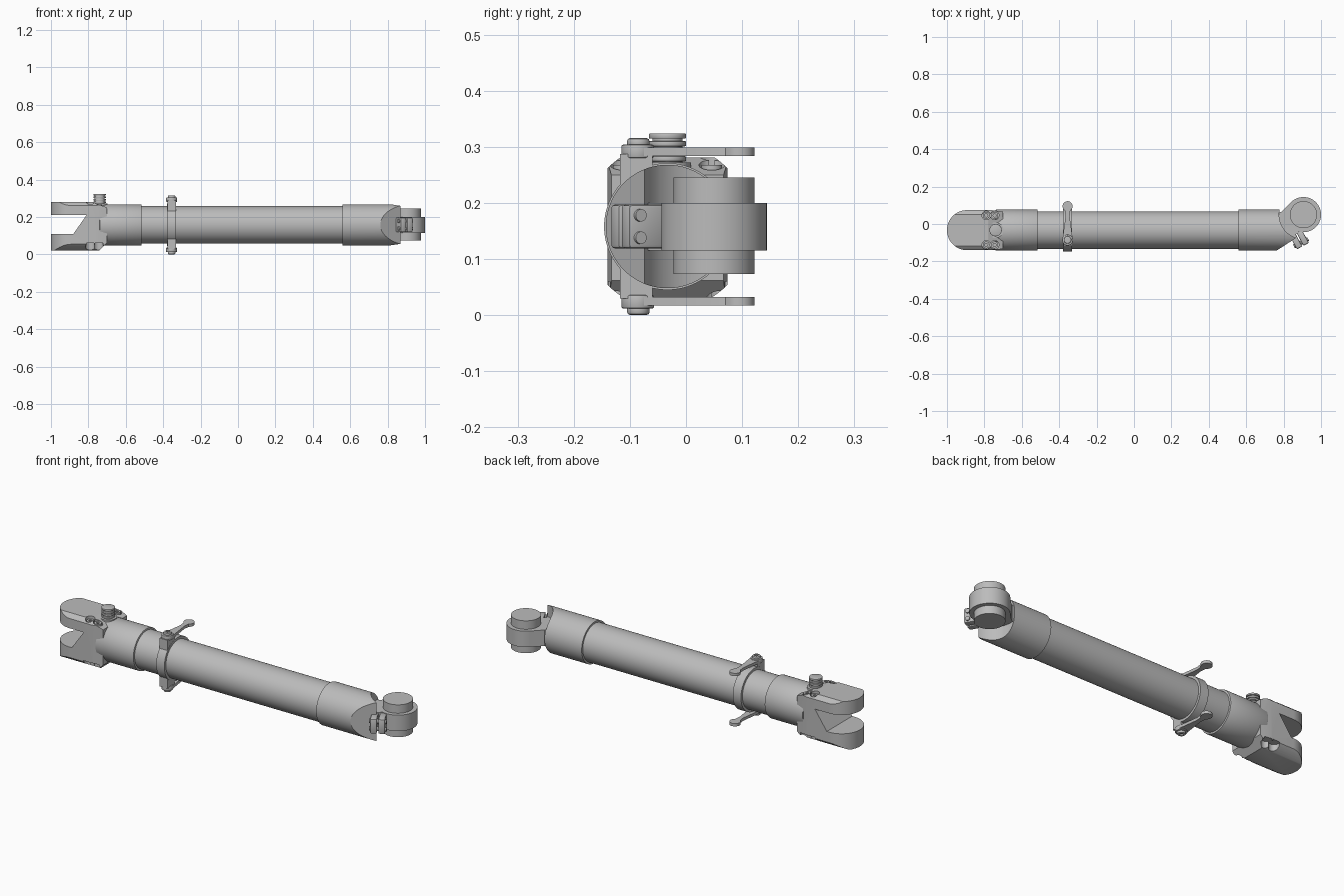
import bpy, bmesh
from math import pi, cos, sin, radians
from mathutils import Vector

if "Cube" in bpy.data.objects:
    bpy.data.objects.remove(bpy.data.objects["Cube"], do_unlink=True)

grey = bpy.data.materials.new("satin grey")
grey.use_nodes = True
grey.diffuse_color = (0.5, 0.5, 0.5, 1)
grey.node_tree.nodes["Principled BSDF"].inputs["Base Color"].default_value = (0.5, 0.5, 0.5, 1)

AY, AZ = -0.033, 0.158          # main axis
EYE = (0.906, 0.05)             # eye centre in plan
CLAMP_X = -0.355
TO_3D = {"x": lambda a, b, h: (h, a, b),
         "y": lambda a, b, h: (a, h, b),
         "z": lambda a, b, h: (a, b, h)}


def arc(cx, cy, r, start=0, end=360, n=64):
    steps = n if end - start >= 360 else n + 1
    return [(cx + r * cos(radians(start + (end - start) * i / n)),
             cy + r * sin(radians(start + (end - start) * i / n))) for i in range(steps)]


def prism(name, outline, axis, low, high):
    """Extrude a flat outline along an axis."""
    bm = bmesh.new()
    face = bm.faces.new([bm.verts.new(TO_3D[axis](a, b, low)) for a, b in outline])
    grown = bmesh.ops.extrude_face_region(bm, geom=[face])["geom"]
    shift = Vector(TO_3D[axis](0, 0, high - low))
    bmesh.ops.translate(bm, vec=shift, verts=[v for v in grown if isinstance(v, bmesh.types.BMVert)])
    bmesh.ops.recalc_face_normals(bm, faces=bm.faces)
    mesh = bpy.data.meshes.new(name)
    bm.to_mesh(mesh)
    bm.free()
    mesh.materials.append(grey)
    obj = bpy.data.objects.new(name, mesh)
    bpy.context.collection.objects.link(obj)
    return obj


def rod(name, a, b, r, axis, low, high, n=48):
    return prism(name, arc(a, b, r, n=n), axis, low, high)


def apply(obj):
    bpy.context.view_layer.update()
    mesh = bpy.data.meshes.new_from_object(obj.evaluated_get(bpy.context.evaluated_depsgraph_get()))
    obj.modifiers.clear()
    obj.data = mesh


def boolean(obj, tool, mode="DIFFERENCE"):
    tool.hide_render = True
    mod = obj.modifiers.new("bool", "BOOLEAN")
    mod.operation, mod.object, mod.solver = mode, tool, "EXACT"
    apply(obj)
    bpy.data.objects.remove(tool, do_unlink=True)


def bevel(obj, width, segments=2):
    mod = obj.modifiers.new("bevel", "BEVEL")
    mod.width, mod.segments, mod.limit_method = width, segments, "ANGLE"
    mod.angle_limit = radians(40)
    apply(obj)


# Main tube and fork-side collar
rod("main_tube", AY, AZ, 0.1, "x", -0.6, 0.6, 96)
bevel(rod("left_collar", AY, AZ, 0.11, "x", -0.74, -0.515, 96), 0.004)

# Eye-side collar: slanted front cut and round relief above and below the eye
collar = rod("right_collar", AY, AZ, 0.11, "x", 0.56, 0.9, 96)
boolean(collar, prism("slant_cutter", [(0.735, -0.16), (0.905, -0.05), (1.1, -0.05), (1.1, -0.16)], "z", -0.1, 0.5))
boolean(collar, rod("relief_cutter", *EYE, 0.13, "z", -0.1, 0.5, 96))

# Eye with neck and pin
eye = rod("eye_ring", *EYE, 0.094, "z", 0.115, 0.2, 96)
neck = prism("neck", [(0.7, -0.07), (0.7, 0.05), (0.787, 0.064), (0.8395, 0.1165), (0.9, 0.05), (0.88, -0.04), (0.83, -0.09)],
             "z", 0.115, 0.2)
boolean(eye, neck, "UNION")
rod("eye_pin", *EYE, 0.0725, "z", 0.073, 0.245, 96)

# Split pinch lugs with their cross bolts
for side in (-1, 1):
    mid = Vector((0.884, -0.083)) + side * Vector((0.88, 0.47)) * 0.02
    u, v = Vector((0.88, 0.47)) * 0.0165, Vector((0.47, -0.88)) * 0.04
    lug = prism("pinch_lug", [mid - u - v, mid + u - v, mid + u + v, mid - u + v], "z", 0.119, 0.197)
    bevel(lug, 0.006)
for z in (0.138, 0.178):
    bolt = rod("pinch_bolt", 0, 0, 0.011, "x", -0.043, 0.043, 24)
    bolt.location = (0.893, -0.1, z)
    bolt.rotation_euler.z = radians(28)

# Fork: rounded plan cut to a tapered side profile
R = 0.107
fork = prism("fork", arc(-1 + R, AY, R, 90, 270, 40) + [(-0.76, AY - R), (-0.7, AY - 0.1), (-0.7, AY + 0.1), (-0.76, AY + R)],
             "z", 0.022, 0.281)
side = [(-1.1, 0.022 - 0.01), (-0.75, 0.012), (-0.7, 0.062), (-0.7, 0.25), (-0.79, 0.285), (-0.79, 0.3), (-1.1, 0.3)]
boolean(fork, prism("side_profile", side, "y", -0.4, 0.4), "INTERSECT")
barrel = rod("barrel_profile", AY, AZ, 0.149, "x", -1.2, -0.5, 96)
boolean(fork, barrel, "INTERSECT")
slot = [(-1.1, 0.11), (-0.88, 0.11), (-0.81, 0.21), (-1.1, 0.21)]
boolean(fork, prism("slot_cutter", slot, "y", -0.4, 0.4))
# Scallops around the bolt seats, above and below
for s in (-1, 1):
    y = AY + s * 0.079
    for x in (-0.79, -0.745):
        boolean(fork, rod("seat_cutter", x, y, 0.023, "z", 0.247, 0.4, 32))
        boolean(fork, rod("seat_cutter", x, y + s * 0.012, 0.026, "z", -0.1, 0.06, 32))
        bolt = rod("fork_bolt", x, y, 0.0185, "z", 0.23, 0.268, 32)
        boolean(bolt, rod("hex_cutter", x, y, 0.009, "z", 0.258, 0.3, 6))

# Threaded filler plug
rod("plug_seat", -0.74, AY, 0.042, "z", 0.23, 0.272)
rod("plug_core", -0.74, AY, 0.027, "z", 0.25, 0.322)
for i in range(4):
    bevel(rod("plug_thread", -0.74, AY, 0.033, "z", 0.274 + i * 0.0135, 0.2835 + i * 0.0135), 0.002)

# Clamp: band around the tube and straight bar at the front
band = rod("clamp_band", AY, AZ, 0.113, "x", CLAMP_X - 0.024, CLAMP_X + 0.024, 96)
boolean(band, rod("band_cutter", AY, AZ, 0.099, "x", -0.5, -0.2, 96))
x0, x1 = CLAMP_X - 0.023, CLAMP_X + 0.023
bar = prism("clamp_bar", [(x0, -0.118), (x1, -0.118), (x1, -0.06), (x0, -0.06)], "z", 0.03, 0.287)
boolean(bar, rod("bar_cutter", AY, AZ, 0.099, "x", -0.5, -0.2, 96))

# Levers and bolts, top and bottom
for s in (-1, 1):
    def span(a, b):
        return sorted((AZ + s * a, AZ + s * b))
    outline = ([(CLAMP_X + 0.011, 0.04), (CLAMP_X + 0.014, 0.07)] + arc(CLAMP_X, 0.095, 0.027, -40, 220, 24)
               + [(CLAMP_X - 0.014, 0.07), (CLAMP_X - 0.011, 0.04), (CLAMP_X - 0.026, -0.07)]
               + arc(CLAMP_X, -0.086, 0.028, 180, 360, 24) + [(CLAMP_X + 0.026, -0.07)])
    prism("clamp_lever", outline, "z", *span(0.126, 0.141))
    bevel(rod("lever_boss", CLAMP_X, -0.086, 0.029, "z", *span(0.122, 0.146)), 0.003)
    bolt = rod("lever_bolt", CLAMP_X, -0.085, 0.02, "z", *span(0.14, 0.1575))
    bevel(bolt, 0.005)
    boolean(bolt, rod("hex_cutter", CLAMP_X, -0.085, 0.01, "z", *span(0.15, 0.2), n=6))

# Smooth the round surfaces, keep edges sharp
bpy.ops.object.select_all(action="DESELECT")
for obj in bpy.context.collection.objects:
    if obj.type == "MESH" and grey.name in obj.data.materials:
        obj.select_set(True)
        bpy.context.view_layer.objects.active = obj
bpy.ops.object.shade_smooth_by_angle(angle=radians(30))
